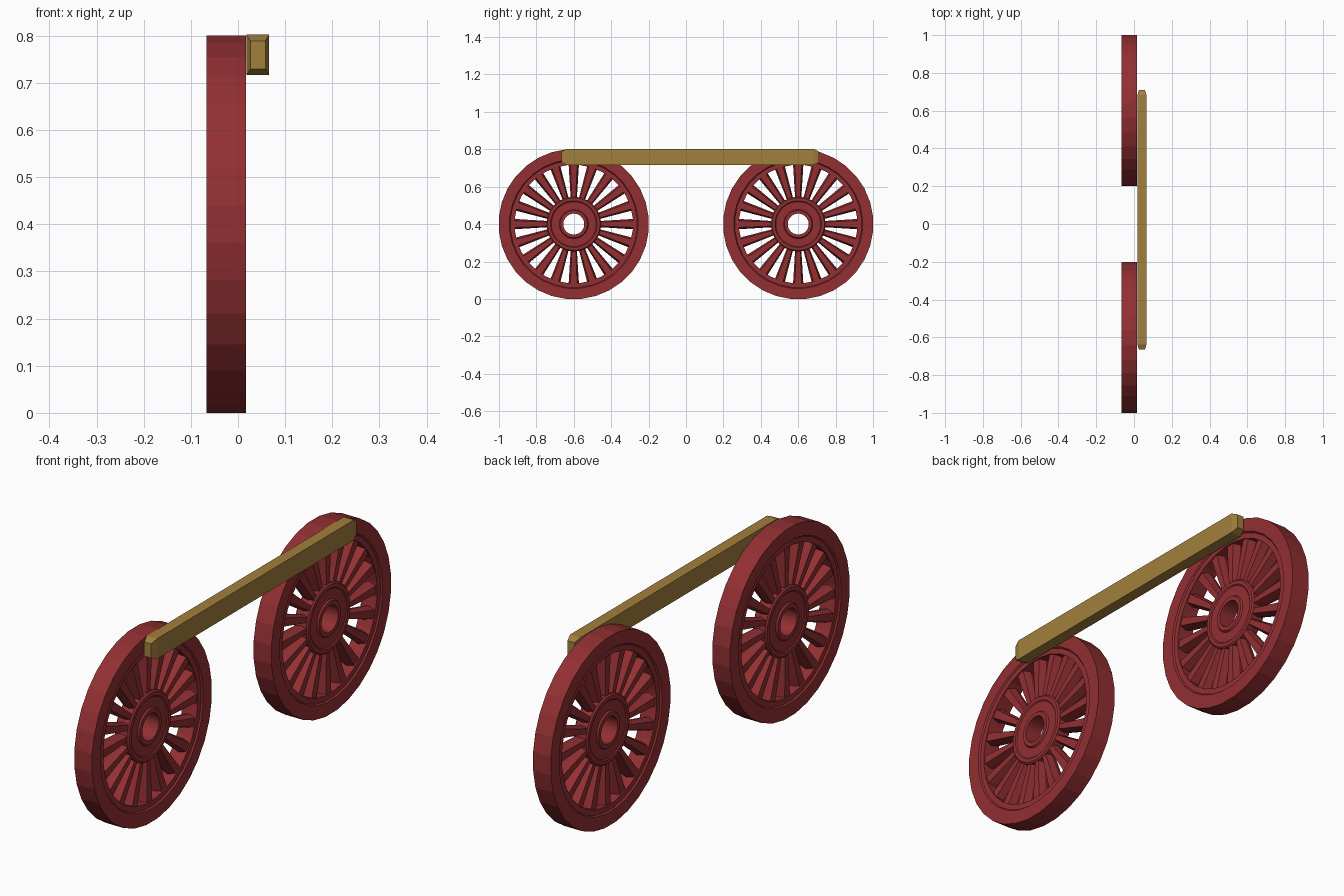
import bpy, bmesh, math

if "Cube" in bpy.data.objects:
    bpy.data.objects.remove(bpy.data.objects["Cube"])


def material(name, rgb):
    m = bpy.data.materials.new(name)
    m.diffuse_color = (*rgb, 1)
    m.use_nodes = True
    m.node_tree.nodes["Principled BSDF"].inputs["Base Color"].default_value = m.diffuse_color
    return m


RED = material("dark red", (0.29, 0.029, 0.032))
BRASS = material("brass", (0.36, 0.215, 0.046))
SEG, SPOKES, CX = 32, 20, -0.025


def add_ring(bm, profile):
    """Revolve a closed (x, radius) profile around the x axis."""
    rings = []
    for i in range(SEG):
        a = 2 * math.pi * (i + 0.5) / SEG
        rings.append([bm.verts.new((x, r * math.cos(a), r * math.sin(a))) for x, r in profile])
    n = len(profile)
    for i in range(SEG):
        p, q = rings[i], rings[(i + 1) % SEG]
        for j in range(n):
            k = (j + 1) % n
            bm.faces.new((p[j], p[k], q[k], q[j]))


def mirrored(half):
    """Complete a half profile with its copy on the other side of x = 0."""
    return half + [(-x, r) for x, r in reversed(half)]


def add_loft(bm, a, b):
    """Join two equal loops of points into a capped solid."""
    a = [bm.verts.new(p) for p in a]
    b = [bm.verts.new(p) for p in b]
    n = len(a)
    for i in range(n):
        j = (i + 1) % n
        bm.faces.new((a[i], a[j], b[j], b[i]))
    bm.faces.new(a[::-1])
    bm.faces.new(b)


def spoke_section(r, mid, face, depth, ang):
    pts = [(depth, -face), (depth, face), (0, mid), (-depth, face), (-depth, -face), (0, -mid)]
    c, s = math.cos(ang), math.sin(ang)
    return [(x, r * c - t * s, r * s + t * c) for x, t in pts]


def finish(bm, name, mat, loc):
    bmesh.ops.recalc_face_normals(bm, faces=bm.faces)
    me = bpy.data.meshes.new(name)
    bm.to_mesh(me)
    bm.free()
    me.materials.append(mat)
    ob = bpy.data.objects.new(name, me)
    ob.location = loc
    bpy.context.collection.objects.link(ob)
    return ob


# Wheel: stepped rim, stepped hub with open bore, tapered spokes
def wheel(name, y):
    bm = bmesh.new()
    add_ring(bm, mirrored([(0.0415, 0.402), (0.0415, 0.345), (0.035, 0.34), (0.035, 0.317)]))
    add_ring(bm, mirrored([(0.027, 0.146), (0.033, 0.14), (0.033, 0.125), (0.029, 0.12),
                           (0.029, 0.078), (0.036, 0.073), (0.036, 0.056)]))
    for i in range(SPOKES):
        a = 2 * math.pi * i / SPOKES
        add_loft(bm, spoke_section(0.13, 0.016, 0.010, 0.026, a),
                 spoke_section(0.325, 0.028, 0.018, 0.030, a))
    return finish(bm, name, RED, (CX, y, 0.4))


wheel("front_wheel", -0.6)
wheel("rear_wheel", 0.6)


# Coupling rod: long box with tapered ends
def rect(y, inset_x, inset_z):
    x0, x1 = 0.018 + inset_x, 0.066 - inset_x
    z0, z1 = 0.716 + inset_z, 0.802 - inset_z
    return [(x0, y, z0), (x1, y, z0), (x1, y, z1), (x0, y, z1)]


bm = bmesh.new()
loops = [[bm.verts.new(p) for p in rect(*a)] for a in
         ((-0.665, 0.008, 0.013), (-0.637, 0, 0), (0.682, 0, 0), (0.71, 0.008, 0.013))]
for p, q in zip(loops, loops[1:]):
    for i in range(4):
        j = (i + 1) % 4
        bm.faces.new((p[i], p[j], q[j], q[i]))
bm.faces.new(loops[0])
bm.faces.new(loops[-1])
finish(bm, "coupling_rod", BRASS, (0, 0, 0))
